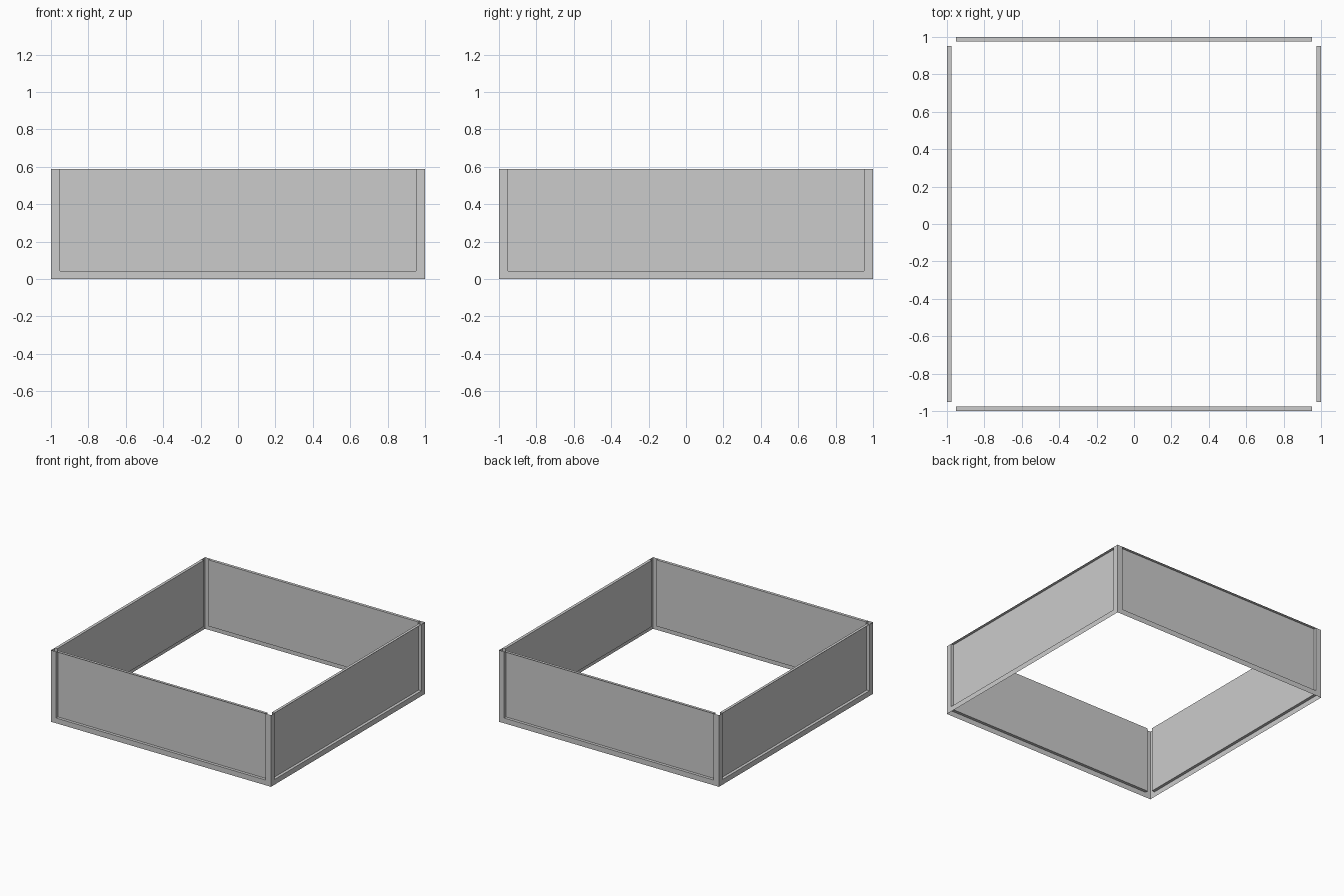
import bpy
import math
from mathutils import Matrix, Vector

cube = bpy.data.objects.get("Cube")
if cube:
    bpy.data.objects.remove(cube, do_unlink=True)

HALF = 1.0        # half the side length
HEIGHT = 0.588
INNER = 0.952     # half the width of the recessed panel
SILL = 0.043      # height of the bottom rail
DEPTH = 0.024     # how far the panel sits inwards

grey = bpy.data.materials.new("plain_grey")
grey.use_nodes = True
colour = (0.6, 0.6, 0.6, 1.0)
grey.diffuse_color = colour
grey.node_tree.nodes["Principled BSDF"].inputs["Base Color"].default_value = colour


def make_wall(name, angle):
    """Thin wall sheet whose middle is pushed inwards, capped at the top."""
    turn = Matrix.Rotation(angle, 3, "Z")
    out, back = -HALF, -HALF + DEPTH
    w, i, h, s = HALF, INNER, HEIGHT, SILL
    points = [
        (-w, out, 0), (w, out, 0), (w, out, h), (-w, out, h),          # outer edge
        (-i, out, s), (i, out, s), (i, out, h), (-i, out, h),          # recess rim
        (-i, back, s), (i, back, s), (i, back, h), (-i, back, h),      # panel
    ]
    faces = [
        (0, 1, 5, 4), (1, 2, 6, 5), (0, 4, 7, 3),                      # rails
        (4, 5, 9, 8), (5, 6, 10, 9), (6, 7, 11, 10), (7, 4, 8, 11),    # recess sides
        (8, 9, 10, 11),                                                # panel
    ]
    mesh = bpy.data.meshes.new(name)
    mesh.from_pydata([turn @ Vector(p) for p in points], [], faces)
    mesh.materials.append(grey)
    mesh.update()
    wall = bpy.data.objects.new(name, mesh)
    bpy.context.collection.objects.link(wall)


# Four matching walls around the open middle
for n, side in enumerate(("front", "left", "back", "right")):
    make_wall(side + "_wall", n * math.pi / 2)
